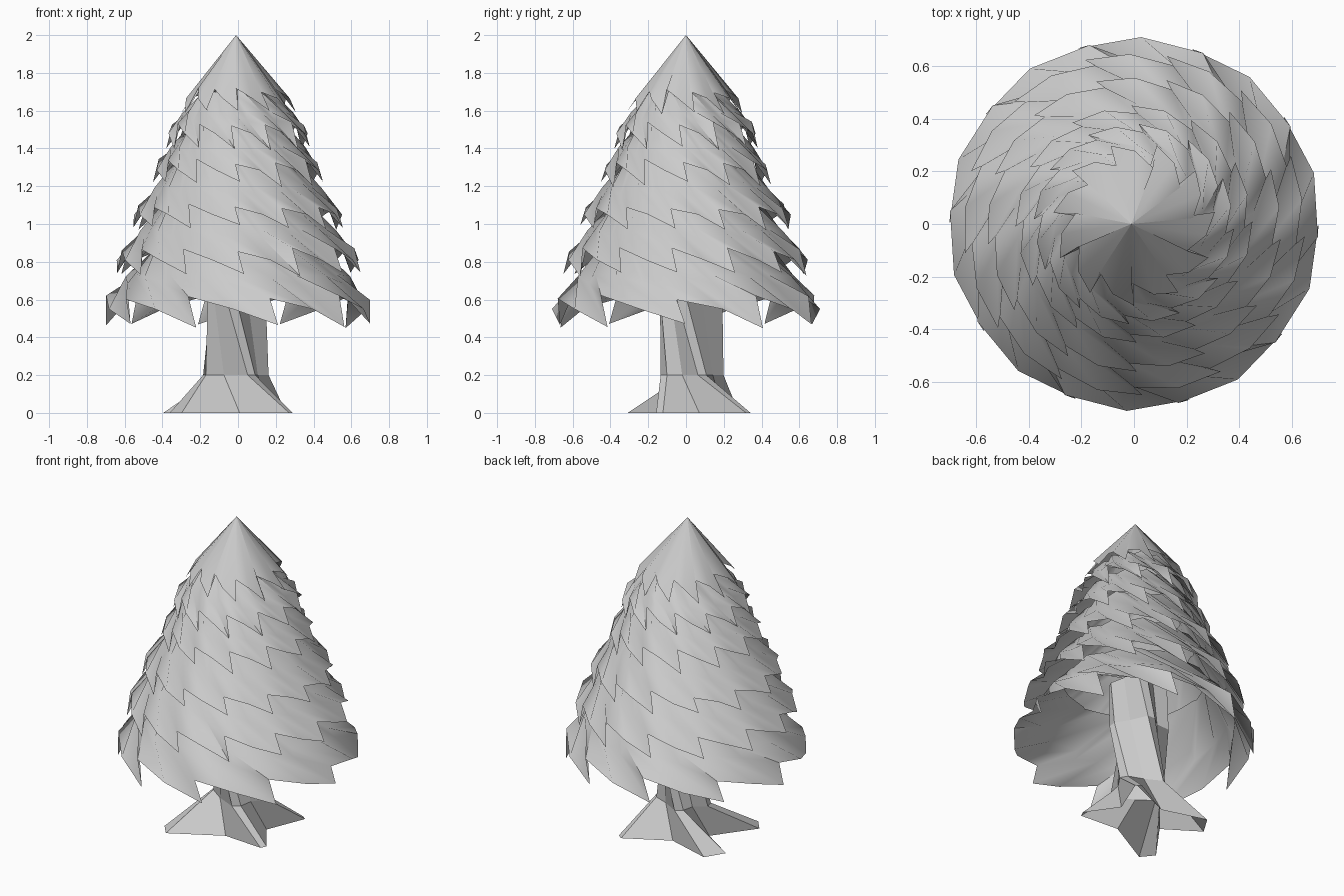
import bpy, bmesh, math, random
from mathutils import Vector

random.seed(4)
if "Cube" in bpy.data.objects:
    bpy.data.objects.remove(bpy.data.objects["Cube"])

grey = bpy.data.materials.new("plain_grey")
grey.use_nodes = True
grey.diffuse_color = (0.6, 0.6, 0.6, 1)
grey.node_tree.nodes["Principled BSDF"].inputs["Base Color"].default_value = (0.6, 0.6, 0.6, 1)


def polar(r, a, z):
    return Vector((r * math.cos(a), r * math.sin(a), z))


def loft(name, rings, smooth=None):
    """Skin closed rings of equal length; a one-point ring makes an apex."""
    bm = bmesh.new()
    rows = [[bm.verts.new(p) for p in ring] for ring in rings]
    for up, low in zip(rows, rows[1:]):
        n = len(low)
        for i in range(n):
            j = (i + 1) % n
            if len(up) == 1:
                bm.faces.new((up[0], low[i], low[j]))
            else:
                bm.faces.new((up[i], low[i], low[j], up[j]))
    mesh = bpy.data.meshes.new(name)
    bm.to_mesh(mesh)
    bm.free()
    mesh.materials.append(grey)
    ob = bpy.data.objects.new(name, mesh)
    bpy.context.collection.objects.link(ob)
    if smooth:
        bpy.ops.object.select_all(action='DESELECT')
        ob.select_set(True)
        bpy.context.view_layer.objects.active = ob
        bpy.ops.object.shade_smooth_by_angle(angle=math.radians(smooth))


def toothed_ring(teeth, start, r_notch, z_notch, r_tip, z_tip, lap, jitter=0.0):
    """Saw-tooth ring: each tooth falls from a high notch to a low tip."""
    pitch = math.tau / teeth
    ring = []
    for k in range(teeth):
        a = start + k * pitch
        d = random.uniform(-jitter, jitter)
        ring.append(polar(r_notch, a, z_notch + d))
        ring.append(polar((r_notch + r_tip) / 2 + 0.01, a + pitch * 0.55, (z_notch + z_tip) / 2 + 0.015))
        ring.append(polar(r_tip, a + pitch * lap, z_tip + d))
    return ring


# Pointed cap of the foliage
loft("foliage_cap", [
    [Vector((-0.01, 0, 2))],
    toothed_ring(11, 0.1, 0.225, 1.71, 0.31, 1.59, 1.08, 0.015)], smooth=50)

# Swirling skirts: teeth, first notch angle, notch radius and height,
# tip radius and height, radius and height of the hidden top
tiers = [
    (12, -0.10, 0.35, 1.53, 0.38, 1.40, 0.17, 1.70),
    (12, -0.03, 0.42, 1.33, 0.45, 1.21, 0.22, 1.55),
    (13, -0.15, 0.53, 1.09, 0.56, 0.98, 0.28, 1.37),
    (13, -0.12, 0.62, 0.86, 0.65, 0.73, 0.34, 1.15),
    (10, -0.07, 0.70, 0.61, 0.70, 0.46, 0.40, 0.92)]
for i, (teeth, a, r_notch, z_notch, r, z, r_top, z_top) in enumerate(tiers):
    pitch = math.tau / teeth
    r_mid = r_top + (r_notch - r_top) * 0.58
    z_mid = z_top + (z_notch - z_top) * 0.6
    loft("foliage_skirt_%d" % (i + 1), [
        toothed_ring(teeth, a - pitch * 1.2, r_top, z_top, r_top + 0.01, z_top, 0.95),
        toothed_ring(teeth, a - pitch * 0.5, r_mid - 0.01, z_mid, r_mid + 0.03, z_mid - 0.05, 1.0),
        toothed_ring(teeth, a, r_notch, z_notch, r, z, 1.1, 0.015)], smooth=50)

# Twisted trunk flaring into four roots: foot position and half width
roots = [(0.24, 0.33, 0.02), (-0.36, 0.22, 0.07), (-0.33, -0.27, 0.05), (0.28, -0.14, 0.02)]
centre = Vector((-0.01, 0.03, 0))
levels = [(0.9, -1.65), (0.6, -1.3), (0.2, -0.65)]
rings = [[] for _ in levels]
foot = []
for k, (x, y, half) in enumerate(roots):
    tip = Vector((x, y, 0))
    nx, ny, _ = roots[(k + 1) % 4]
    side = Vector((-y, x, 0)).normalized() * half
    a = math.atan2(y, x)
    gap = (math.atan2(ny, nx) - a) % math.tau
    foot += [tip - side, tip + side, centre + polar(0.17, a + gap / 2, 0)]
    for ring, (z, twist) in zip(rings, levels):
        for da, r in ((-0.1, 0.175), (0.2, 0.165), (gap / 2, 0.125)):
            ring.append(centre + polar(r, a + da + twist, z))
loft("trunk_with_roots", rings + [foot])
